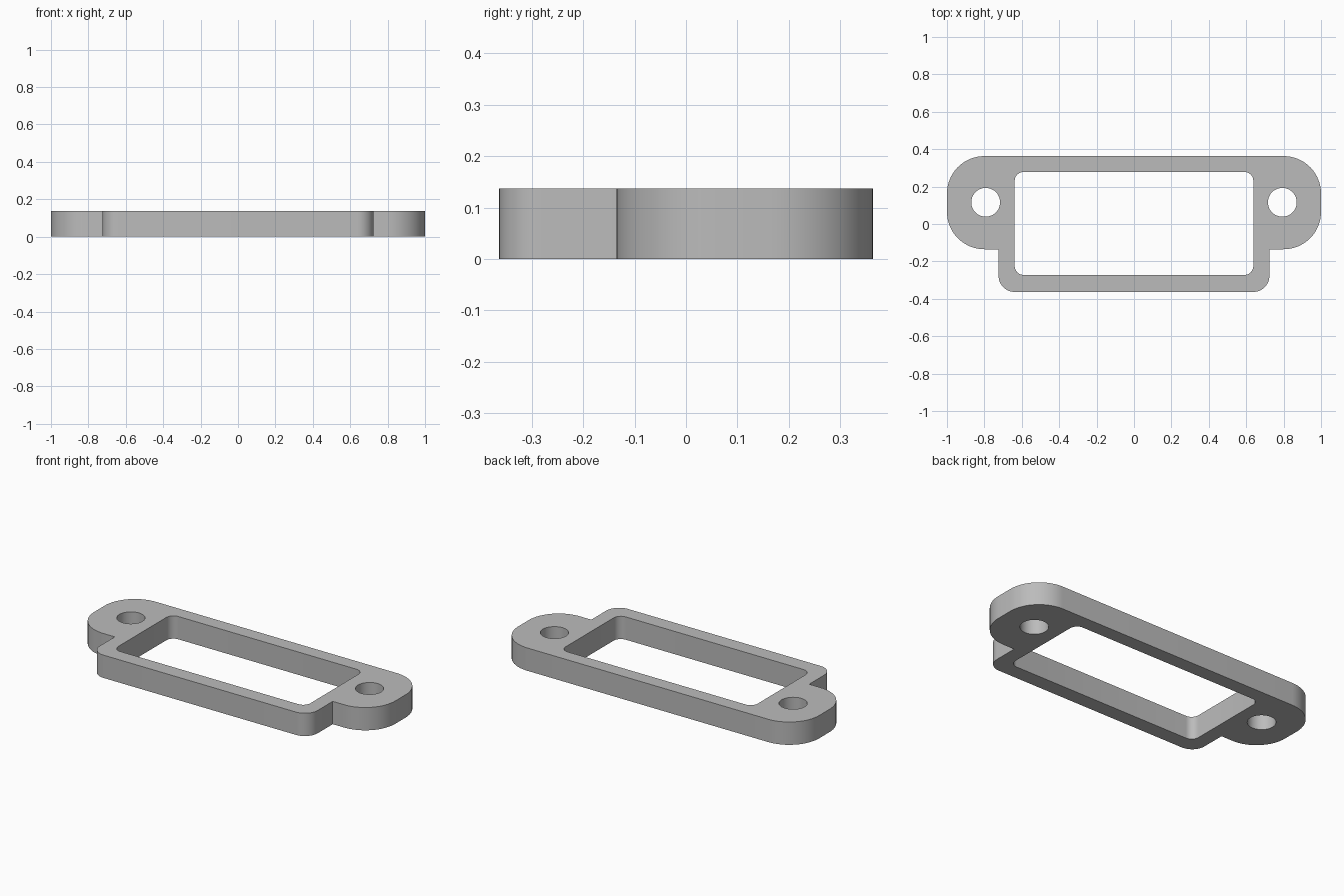
import bpy
import bmesh
from math import pi, cos, sin, radians
from mathutils import Vector

cube = bpy.data.objects.get("Cube")
if cube:
    bpy.data.objects.remove(cube, do_unlink=True)

HEIGHT = 0.137
BACK, FRONT = 0.363, -0.363


def arc(cx, cy, r, start, end, steps):
    """Points on a circular arc, angles in degrees."""
    points = []
    for i in range(steps + 1):
        a = radians(start + (end - start) * i / steps)
        points.append(Vector((cx + r * cos(a), cy + r * sin(a), 0)))
    return points


def rounded_rectangle(x, y0, y1, r, steps):
    points = []
    for k, (cx, cy) in enumerate([(x - r, y1 - r), (r - x, y1 - r),
                                  (r - x, y0 + r), (x - r, y0 + r)]):
        points += arc(cx, cy, r, 90 * k, 90 * k + 90, steps)
    return points


def mirrored(points):
    return [Vector((-p.x, p.y, 0)) for p in reversed(points)]


# Outline: front corner, step under the ear, rounded ear; then its mirror
EAR_R, EAR_FRONT = 0.2, -0.135
BODY_X, BODY_R = 0.724, 0.085
half = arc(BODY_X - BODY_R, FRONT + BODY_R, BODY_R, -90, 0, 12)
half.append(Vector((BODY_X, EAR_FRONT, 0)))
half += arc(1 - EAR_R, EAR_FRONT + EAR_R, EAR_R, -90, 0, 16)
half += arc(1 - EAR_R, BACK - EAR_R, EAR_R, 0, 90, 16)
outline = half + mirrored(half)

# Openings: central window and two screw holes
window = rounded_rectangle(0.638, -0.272, 0.278, 0.047, 8)
hole = arc(0.793, 0.116, 0.077, 0, 360, 40)[:-1]

# Fill the profile and extrude it into the plate
bm = bmesh.new()
edges = []
for loop in (outline, window, hole, mirrored(hole)):
    verts = [bm.verts.new(p) for p in loop]
    edges += [bm.edges.new((v, verts[(i + 1) % len(verts)]))
              for i, v in enumerate(verts)]
bmesh.ops.triangle_fill(bm, edges=edges, use_beauty=True, use_dissolve=False)
top = bmesh.ops.extrude_face_region(bm, geom=bm.faces[:], use_keep_orig=True)
bmesh.ops.translate(bm, vec=(0, 0, HEIGHT),
                    verts=[g for g in top["geom"] if isinstance(g, bmesh.types.BMVert)])
bmesh.ops.recalc_face_normals(bm, faces=bm.faces[:])
mesh = bpy.data.meshes.new("mounting_frame")
bm.to_mesh(mesh)
bm.free()
frame = bpy.data.objects.new("mounting_frame", mesh)
bpy.context.collection.objects.link(frame)

# Plain grey material
grey = bpy.data.materials.new("grey")
grey.use_nodes = True
color = (0.5, 0.5, 0.5, 1)
grey.diffuse_color = color
grey.node_tree.nodes["Principled BSDF"].inputs["Base Color"].default_value = color
mesh.materials.append(grey)

# Smooth curved walls, crisp rims
bpy.context.view_layer.objects.active = frame
frame.select_set(True)
bpy.ops.object.shade_smooth_by_angle(angle=radians(30))
